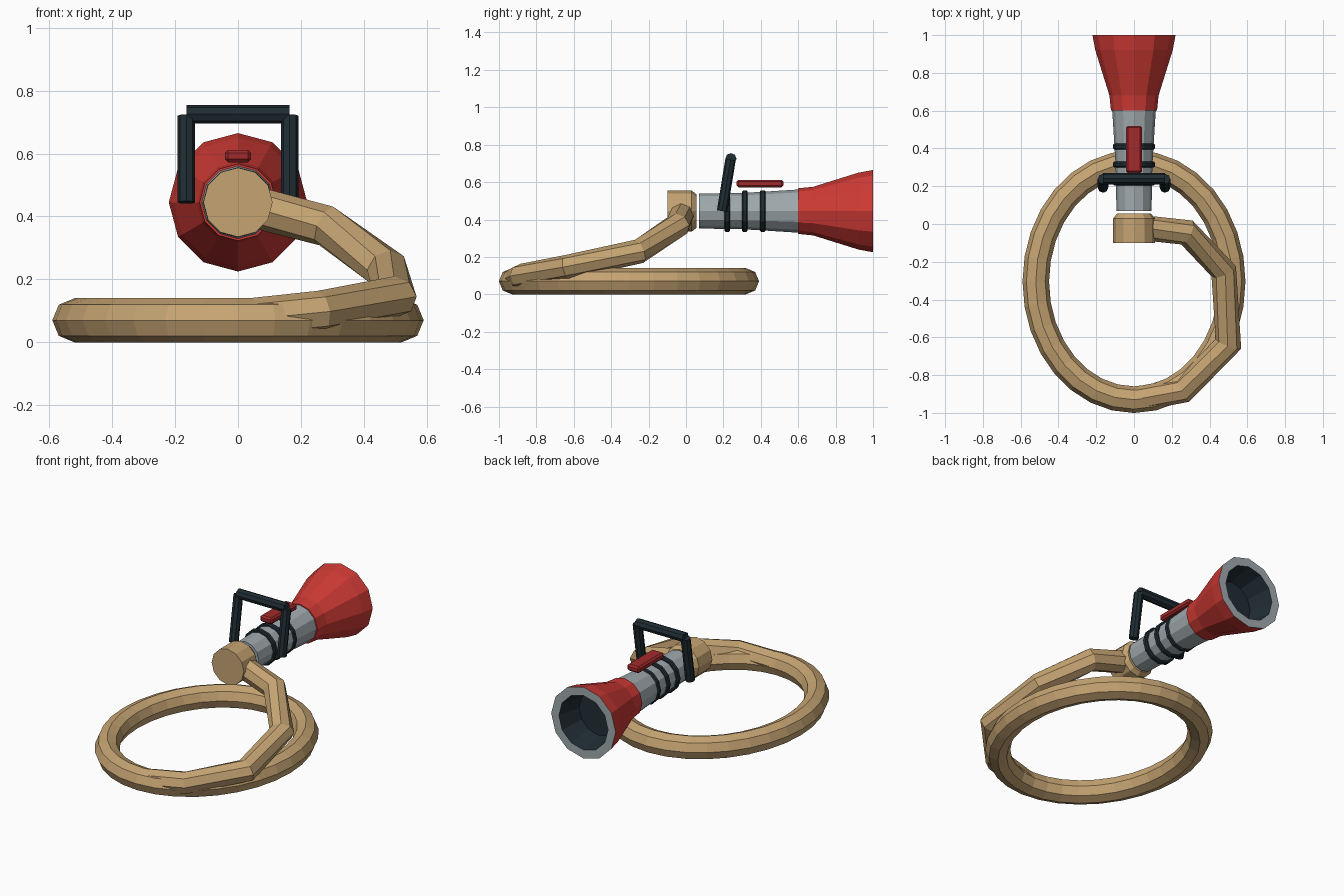
import bpy, bmesh
from math import cos, sin, pi
from mathutils import Vector

if "Cube" in bpy.data.objects:
    bpy.data.objects.remove(bpy.data.objects["Cube"], do_unlink=True)

AXIS_Z = 0.445   # height of the nozzle axis
UP = Vector((0, 0, 1))


def material(name, rgb):
    m = bpy.data.materials.new(name)
    m.use_nodes = True
    m.diffuse_color = (*rgb, 1)
    m.node_tree.nodes["Principled BSDF"].inputs["Base Color"].default_value = (*rgb, 1)
    return m


TAN = material("canvas tan", (0.56, 0.37, 0.17))
RED = material("bright red", (0.62, 0.042, 0.035))
DARK_RED = material("dark red", (0.36, 0.023, 0.025))
GREY = material("metal grey", (0.35, 0.40, 0.42))
BLACK = material("blue black", (0.014, 0.026, 0.034))


def finish(name, bm, mats):
    bmesh.ops.recalc_face_normals(bm, faces=bm.faces)
    mesh = bpy.data.meshes.new(name)
    bm.to_mesh(mesh)
    bm.free()
    for m in mats:
        mesh.materials.append(m)
    ob = bpy.data.objects.new(name, mesh)
    bpy.context.collection.objects.link(ob)
    return ob


def skin(name, rings, mats, closed=False, span_mats=None):
    """Bridge successive rings of points; cap both ends unless closed."""
    bm = bmesh.new()
    loops = [[bm.verts.new(p) for p in ring] for ring in rings]
    n = len(loops[0])
    for i in range(len(loops) if closed else len(loops) - 1):
        a, b = loops[i], loops[(i + 1) % len(loops)]
        for k in range(n):
            j = (k + 1) % n
            f = bm.faces.new((a[k], a[j], b[j], b[k]))
            f.material_index = span_mats[i] if span_mats else 0
    if not closed:
        bm.faces.new(loops[0])
        bm.faces.new(loops[-1]).material_index = span_mats[-1] if span_mats else 0
    return finish(name, bm, mats)


def tube(name, path, radius, mat, closed=False, up=UP, sides=8):
    """Sweep a polygon along a path with mitred corners."""
    pts = [Vector(p) for p in path]
    n, rings = len(pts), []
    for i, p in enumerate(pts):
        before = pts[i - 1] if closed or i else None
        after = pts[(i + 1) % n] if closed or i < n - 1 else None
        d1 = (p - before).normalized() if before is not None else None
        d2 = (after - p).normalized() if after is not None else d1
        d1 = d1 or d2
        t = (d1 + d2).normalized()
        side = t.cross(up).normalized()
        lift = side.cross(t)
        mitre = 1 / t.dot(d1)
        rings.append([p + radius * (side * mitre * cos(2 * pi * k / sides)
                                    + lift * sin(2 * pi * k / sides))
                      for k in range(sides)])
    return skin(name, rings, [mat], closed)


def lathe(name, profile, mats, span_mats=None, sides=12):
    """Turn (y, radius) pairs around the nozzle axis."""
    rings = [[(r * cos(2 * pi * k / sides), y, AXIS_Z + r * sin(2 * pi * k / sides))
              for k in range(sides)] for y, r in profile]
    return skin(name, rings, mats, span_mats=span_mats)


# Hose: oval coil on the ground and the rising end
coil = [(0.52 * sin(2 * pi * k / 32), -0.305 - 0.625 * cos(2 * pi * k / 32), 0.07)
        for k in range(32)]
tube("hose_coil", coil, 0.07, TAN, closed=True)
tube("hose_riser", [(0, -0.93, 0.07), (0.26, -0.88, 0.098), (0.50, -0.635, 0.145),
                    (0.475, -0.25, 0.23), (0.28, -0.045, 0.37), (0.05, -0.02, 0.43)],
     0.066, TAN)

# Coupling, barrel and grip bands
lathe("hose_coupling", [(-0.10, 0.11), (0.03, 0.11), (0.055, 0.09)], [TAN])
lathe("barrel", [(0.07, 0.093), (0.30, 0.097), (0.42, 0.104), (0.61, 0.116)], [GREY])
for i, y in enumerate((0.22, 0.315, 0.41)):
    lathe(f"grip_band_{i + 1}", [(y - 0.015, 0.105), (y - 0.009, 0.111),
                                 (y + 0.009, 0.111), (y + 0.015, 0.105)], [BLACK])

# Flared nozzle: red shell, grey rim, dark bore
lathe("nozzle", [(0.60, 0.122), (0.68, 0.13), (0.92, 0.205), (1.0, 0.22),
                 (1.0, 0.168), (0.85, 0.135)],
      [RED, GREY, BLACK], span_mats=[0, 0, 0, 1, 2])

# Carry handle
for label, s in (("left", 1), ("right", -1)):
    tube(f"handle_post_{label}", [(s * 0.164, 0.193, 0.445), (s * 0.164, 0.238, 0.72)],
         0.028, BLACK, up=Vector((0, 1, 0)))
tube("handle_bar", [(-0.164, 0.24, 0.725), (0.164, 0.24, 0.725)], 0.03, BLACK)

# Trigger slide above the barrel
bm = bmesh.new()
bmesh.ops.create_cube(bm, size=1)
bmesh.ops.scale(bm, vec=(0.084, 0.25, 0.04), verts=bm.verts)
bmesh.ops.translate(bm, vec=(0, 0.395, 0.592), verts=bm.verts)
bmesh.ops.bevel(bm, geom=bm.edges[:], offset=0.01, segments=1, affect='EDGES')
finish("trigger_slide", bm, [DARK_RED])
